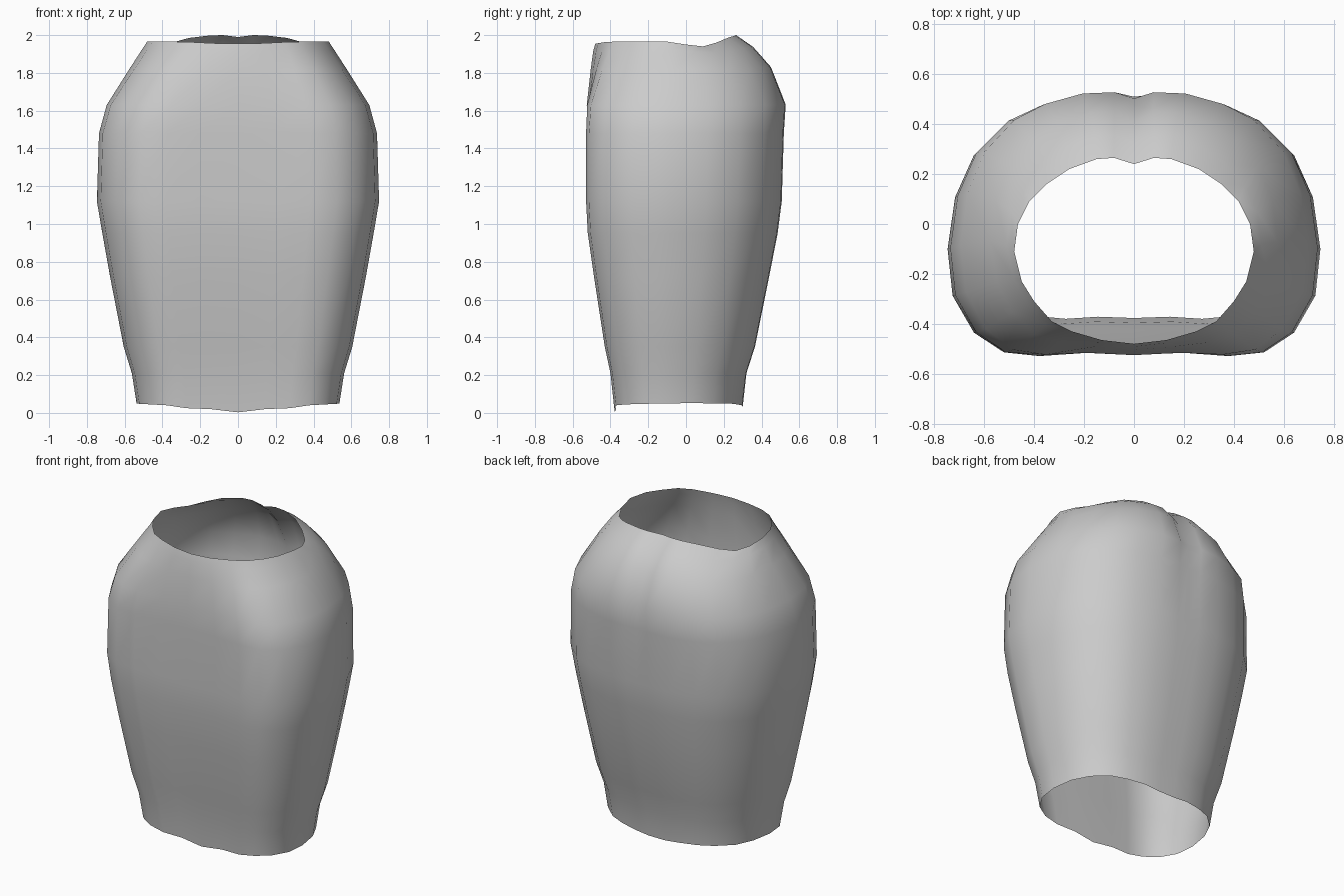
import bpy, bmesh

if "Cube" in bpy.data.objects:
    bpy.data.objects.remove(bpy.data.objects["Cube"])

# Half cross-section at the widest level, back centre round to front centre
WIDE = [(0, .525), (.08, .525), (.22, .52), (.38, .48), (.51, .42), (.64, .29), (.715, .12),
        (.745, -.09), (.725, -.28), (.64, -.43), (.52, -.51), (.38, -.525), (.2, -.512), (0, -.52)]
# Half outline of the top opening
NECK = [(0, .24), (.08, .265), (.15, .26), (.26, .22), (.35, .16), (.42, .09), (.465, 0),
        (.48, -.11), (.45, -.23), (.40, -.31), (.33, -.39), (.25, -.43), (.13, -.465), (0, -.48)]
NECK_Z = [1.99, 2, 1.998, 1.985, 1.96, 1.94, 1.95, 1.967, 1.967, 1.965, 1.965, 1.963, 1.957, 1.955]
HEM_Z = [.03, .03, .04, .045, .05, .05, .052, .05, .048, .045, .04, .025, .02, .003]

# Levels: height, half width, front y, back y, blend to neck shape, back groove depth
LEVELS = [(0.04, .537, -.38, .30, 0, 0), (0.21, .562, -.40, .32, 0, 0),
          (0.35, .605, -.43, .365, 0, 0), (0.72, .677, -.487, .44, 0, 0),
          (0.95, .718, -.52, .485, 0, 0), (1.12, .747, -.529, .507, 0, 0),
          (1.48, .736, -.529, .518, 0, .008), (1.63, .695, -.53, .528, .1, .025),
          (1.82, .575, -.507, .45, .5, .04), (1.92, .51, -.492, .355, .85, .03)]


def unit(shape):
    w = max(p[0] for p in shape)
    lo, hi = min(p[1] for p in shape), max(p[1] for p in shape)
    return [(x / w, (y - lo) / (hi - lo)) for x, y in shape]


wide_u, neck_u = unit(WIDE), unit(NECK[:1] + NECK[1:])
neck_u[0] = (0, neck_u[1][1])
rings = []
for k, (z, w, front, back, t, groove) in enumerate(LEVELS):
    ring = []
    for i, (a, b) in enumerate(zip(wide_u, neck_u)):
        u, v = a[0] + (b[0] - a[0]) * t, a[1] + (b[1] - a[1]) * t
        y = front + v * (back - front) - (groove if i == 0 else 0)
        zz = HEM_Z[i] if k == 0 else z + (NECK_Z[i] - 1.965) * t * .6
        ring.append((u * w, y, zz))
    rings.append(ring)
rings.append([(x, y, z) for (x, y), z in zip(NECK, NECK_Z)])

# Open torso shell, mirrored left to right and lofted
bm = bmesh.new()
loops = []
for ring in rings:
    full = ring + [(-x, y, z) for x, y, z in ring[-2:0:-1]]
    loops.append([bm.verts.new(p) for p in full])
for lo, hi in zip(loops, loops[1:]):
    n = len(lo)
    for i in range(n):
        j = (i + 1) % n
        bm.faces.new((lo[j], lo[i], hi[i], hi[j])).smooth = True
mesh = bpy.data.meshes.new("torso_shell")
bm.to_mesh(mesh)
bm.free()
obj = bpy.data.objects.new("torso_shell", mesh)
bpy.context.collection.objects.link(obj)
